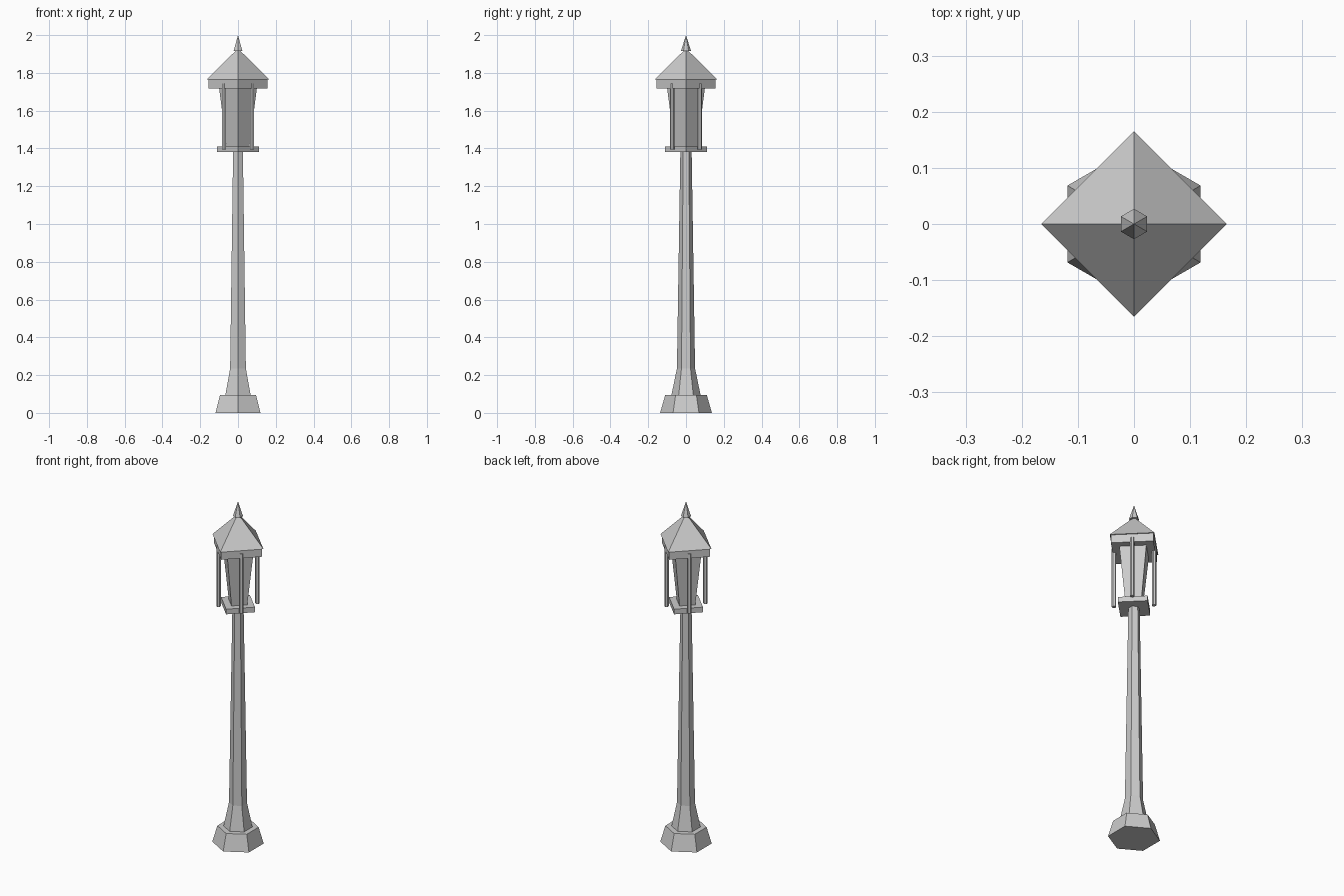
import bpy, bmesh
from math import sin, cos, pi

if "Cube" in bpy.data.objects:
    bpy.data.objects.remove(bpy.data.objects["Cube"])


def lathe(name, sides, profile, center=(0, 0)):
    """Faceted solid with a corner facing the front; profile is (radius, z)."""
    bm = bmesh.new()
    rings = []
    for r, z in profile:
        if r == 0:
            rings.append([bm.verts.new((0, 0, z))])
        else:
            rings.append([bm.verts.new((r * sin(2 * pi * i / sides),
                                        -r * cos(2 * pi * i / sides), z))
                          for i in range(sides)])
    for a, b in zip(rings, rings[1:]):
        for i in range(sides):
            j = (i + 1) % sides
            if len(b) == 1:
                bm.faces.new((a[i], a[j], b[0]))
            else:
                bm.faces.new((a[i], a[j], b[j], b[i]))
    for ring in (rings[0], rings[-1]):
        if len(ring) > 2:
            bm.faces.new(ring)
    bmesh.ops.recalc_face_normals(bm, faces=bm.faces)
    mesh = bpy.data.meshes.new(name)
    bm.to_mesh(mesh)
    bm.free()
    obj = bpy.data.objects.new(name, mesh)
    obj.location = (center[0], center[1], 0)
    bpy.context.collection.objects.link(obj)
    return obj


# Stepped hexagonal foot and tapering post
lathe("base_and_post", 6, [(0.137, 0), (0.11, 0.095), (0.077, 0.095),
                           (0.048, 0.235), (0.03, 1.38)])

# Lantern tray and flaring glass body
lathe("lantern_tray", 4, [(0.11, 1.38), (0.11, 1.41)])
lathe("lantern_glass", 4, [(0.06, 1.41), (0.10, 1.72)])

# Four upright bars at the middle of each lantern side
for sx in (-1, 1):
    for sy in (-1, 1):
        lathe("lantern_bar", 6, [(0.012, 1.395), (0.012, 1.745)],
              (sx * 0.074, sy * 0.074))

# Eave slab, pyramid roof and spike
lathe("eave", 4, [(0.157, 1.718), (0.157, 1.765)])
lathe("roof", 4, [(0.165, 1.765), (0.012, 1.917)])
lathe("finial", 6, [(0.027, 1.915), (0, 2.0)])
